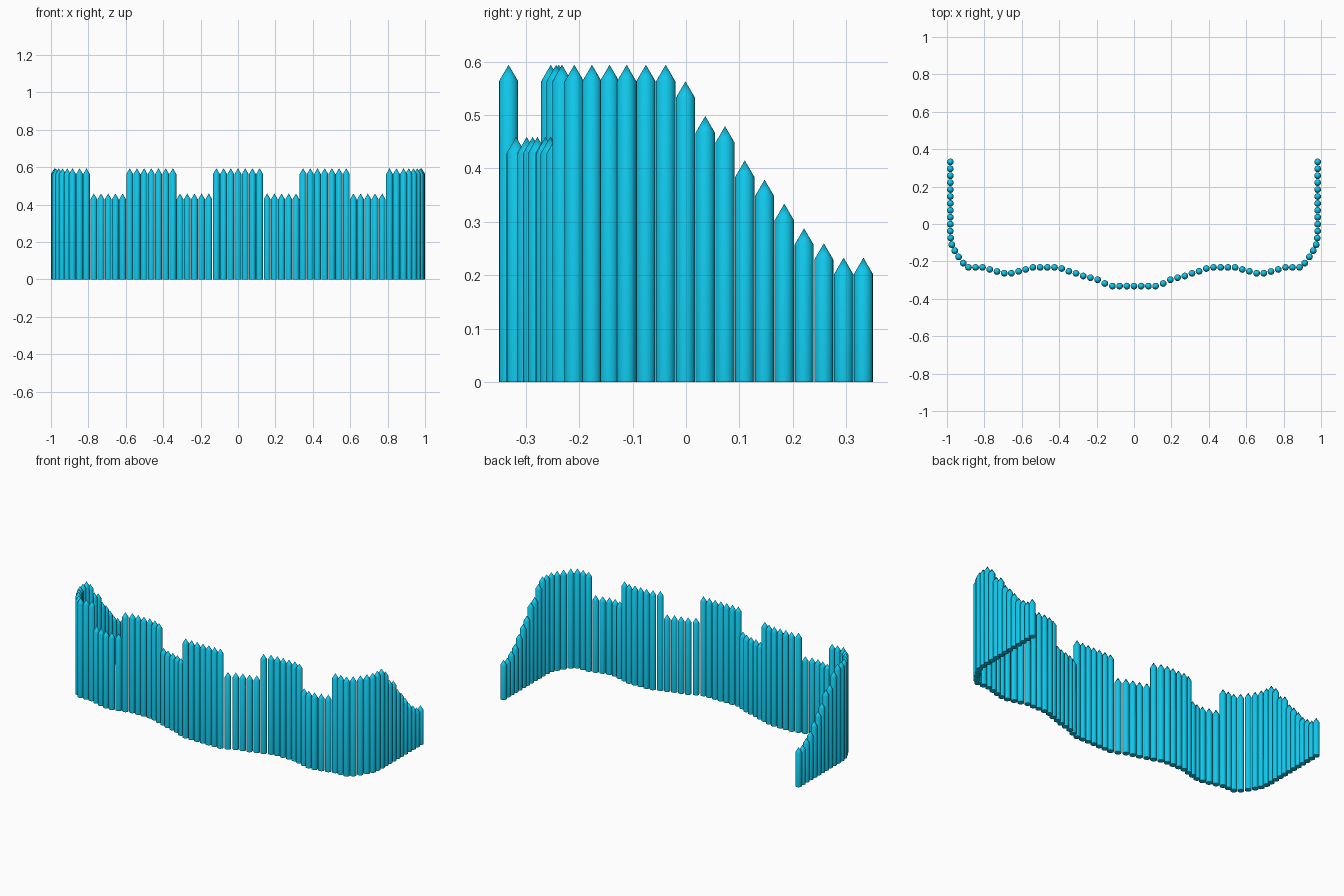
import bpy, bmesh
from mathutils import Matrix

if "Cube" in bpy.data.objects:
    bpy.data.objects.remove(bpy.data.objects["Cube"])

R = 0.018        # stake radius
TIP = 0.031      # height of the sharpened point
SIDES = 16
TALL, LOW = 0.594, 0.459

mat = bpy.data.materials.new("cyan_paint")
mat.diffuse_color = (0.005, 0.58, 0.84, 1)
mat.use_nodes = True
mat.node_tree.nodes["Principled BSDF"].inputs["Base Color"].default_value = mat.diffuse_color


def add_stake(bm, x, y, h):
    body = h - TIP
    new = bmesh.ops.create_cone(bm, cap_ends=True, segments=SIDES, radius1=R, radius2=R,
                                depth=body, matrix=Matrix.Translation((x, y, body / 2)))
    # pull the top cap up into a point
    cap = max({f for v in new["verts"] for f in v.link_faces},
              key=lambda f: f.calc_center_median().z)
    tip = bmesh.ops.poke(bm, faces=[cap])["verts"][0]
    tip.co.z = h


def stake_row(name, stakes):
    """One fence section; stakes off the centre line are repeated on the other side."""
    bm = bmesh.new()
    for x, y, h in stakes:
        for s in ((1, -1) if x else (1,)):
            add_stake(bm, s * x, y, h)
    me = bpy.data.meshes.new(name)
    bm.to_mesh(me)
    bm.free()
    me.materials.append(mat)
    ob = bpy.data.objects.new(name, me)
    bpy.context.collection.objects.link(ob)
    bpy.ops.object.select_all(action='DESELECT')
    ob.select_set(True)
    bpy.context.view_layer.objects.active = ob
    bpy.ops.object.shade_smooth_by_angle(angle=0.7)


STEP = 0.0385


def front(start, ys, h):
    return [(start + i * STEP, y, h) for i, y in enumerate(ys)]


# Front wall: alternating tall and low sections from the middle outwards
stake_row("center_tall_stakes", front(0, [-0.332] * 4, TALL))
stake_row("inner_low_stakes",
          front(0.156, [-0.318, -0.298, -0.287, -0.278, -0.264], LOW))
stake_row("middle_tall_stakes",
          front(0.348, [-0.253, -0.238, -0.232, -0.232, -0.232, -0.232, -0.243], TALL))
stake_row("outer_low_stakes",
          front(0.617, [-0.253, -0.263, -0.263, -0.254, -0.243], LOW))

# Rounded corners
corner = [(0.81, -0.232), (0.847, -0.232), (0.885, -0.232), (0.913, -0.209),
          (0.938, -0.176), (0.958, -0.143), (0.974, -0.111), (0.98, -0.075)]
stake_row("corner_tall_stakes", [(x, y, TALL) for x, y in corner])

# Side walls stepping down towards the back
side_heights = [TALL, 0.563, 0.498, 0.479, 0.415, 0.379, 0.334, 0.288, 0.26, 0.233, 0.233]
stake_row("side_descending_stakes",
          [(0.982, -0.038 + i * 0.037, h) for i, h in enumerate(side_heights)])
